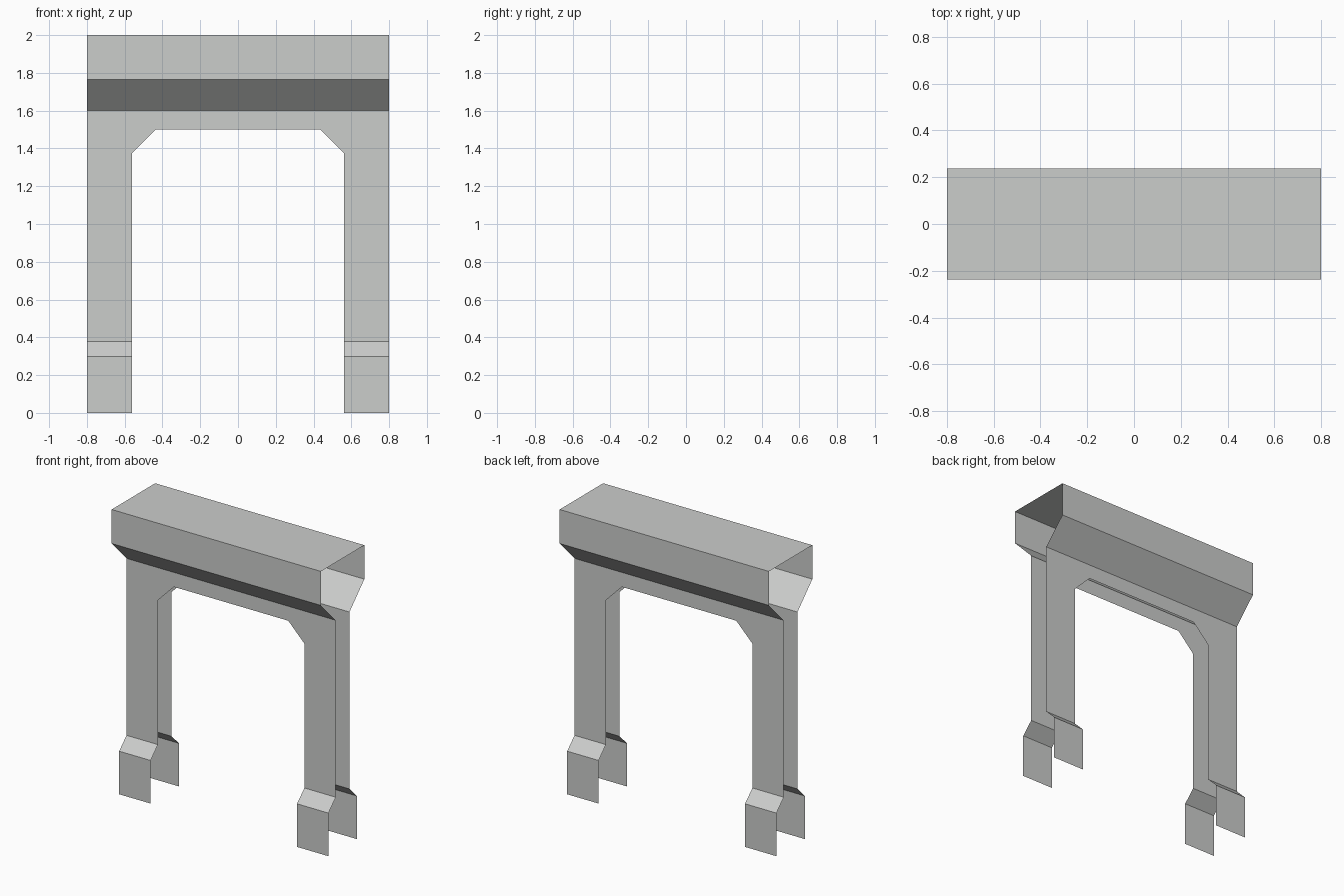
import bpy
import bmesh

if "Cube" in bpy.data.objects:
    bpy.data.objects.remove(bpy.data.objects["Cube"])

W = 0.8          # half width of the gate
INNER = 0.56     # inner edge of the legs

stone = bpy.data.materials.new("pale grey stone")
stone.diffuse_color = (0.6, 0.61, 0.6, 1)
stone.use_nodes = True
stone.node_tree.nodes["Principled BSDF"].inputs["Base Color"].default_value = stone.diffuse_color


def make_object(name, faces):
    """One open sheet object from a list of polygons, welded together."""
    bm = bmesh.new()
    for pts in faces:
        bm.faces.new([bm.verts.new(p) for p in pts])
    bmesh.ops.remove_doubles(bm, verts=bm.verts, dist=1e-4)
    mesh = bpy.data.meshes.new(name)
    bm.to_mesh(mesh)
    bm.free()
    mesh.materials.append(stone)
    obj = bpy.data.objects.new(name, mesh)
    bpy.context.collection.objects.link(obj)
    return obj


def sheet(profile, x0, x1):
    """Quads made by sweeping a (y, z) profile from x0 to x1."""
    return [[(x0, ya, za), (x0, yb, zb), (x1, yb, zb), (x1, ya, za)]
            for (ya, za), (yb, zb) in zip(profile, profile[1:])]


# Top beam: open-ended cap with sloped undersides (runs back to front)
cap = [(0.075, 1.60), (0.2375, 1.765), (0.2375, 2.0),
       (-0.2375, 2.0), (-0.2375, 1.765), (-0.075, 1.60)]
make_object("top_beam", sheet(cap, -W, W))

# Half outline of the arch panel, mirrored across x
half = [(W, 0.377), (W, 1.60)]
arch = [(0.437, 1.50), (INNER, 1.375), (INNER, 0.377)]
outline = ([(-x, z) for x, z in reversed(arch)] + arch + half)
outline += [(-x, z) for x, z in reversed(half)]

# Front and back skins: arch panel plus flared feet
foot = [(0.075, 0.377), (0.155, 0.298), (0.155, 0.0)]
for name, s in (("front", -1), ("back", 1)):
    panel = [(x, s * 0.075, z) for x, z in outline]
    make_object(name + "_arch_panel", [panel if s < 0 else panel[::-1]])
    for side, x0 in (("left", -W), ("right", INNER)):
        quads = sheet([(s * y, z) for y, z in foot], x0, x0 + W - INNER)
        if s > 0:
            quads = [q[::-1] for q in quads]
        # order each quad so that its normal points outward
        make_object(f"{name}_{side}_foot", [q[::-1] for q in quads])

# Make sure every sheet faces away from the centre plane (or up)
for obj in bpy.context.collection.objects:
    bm = bmesh.new()
    bm.from_mesh(obj.data)
    for f in bm.faces:
        f.normal_update()
        c = f.calc_center_median()
        facing = f.normal.y * c.y if abs(c.y) > 0.01 else f.normal.z
        if facing < 0:
            f.normal_flip()
    bm.to_mesh(obj.data)
    bm.free()
